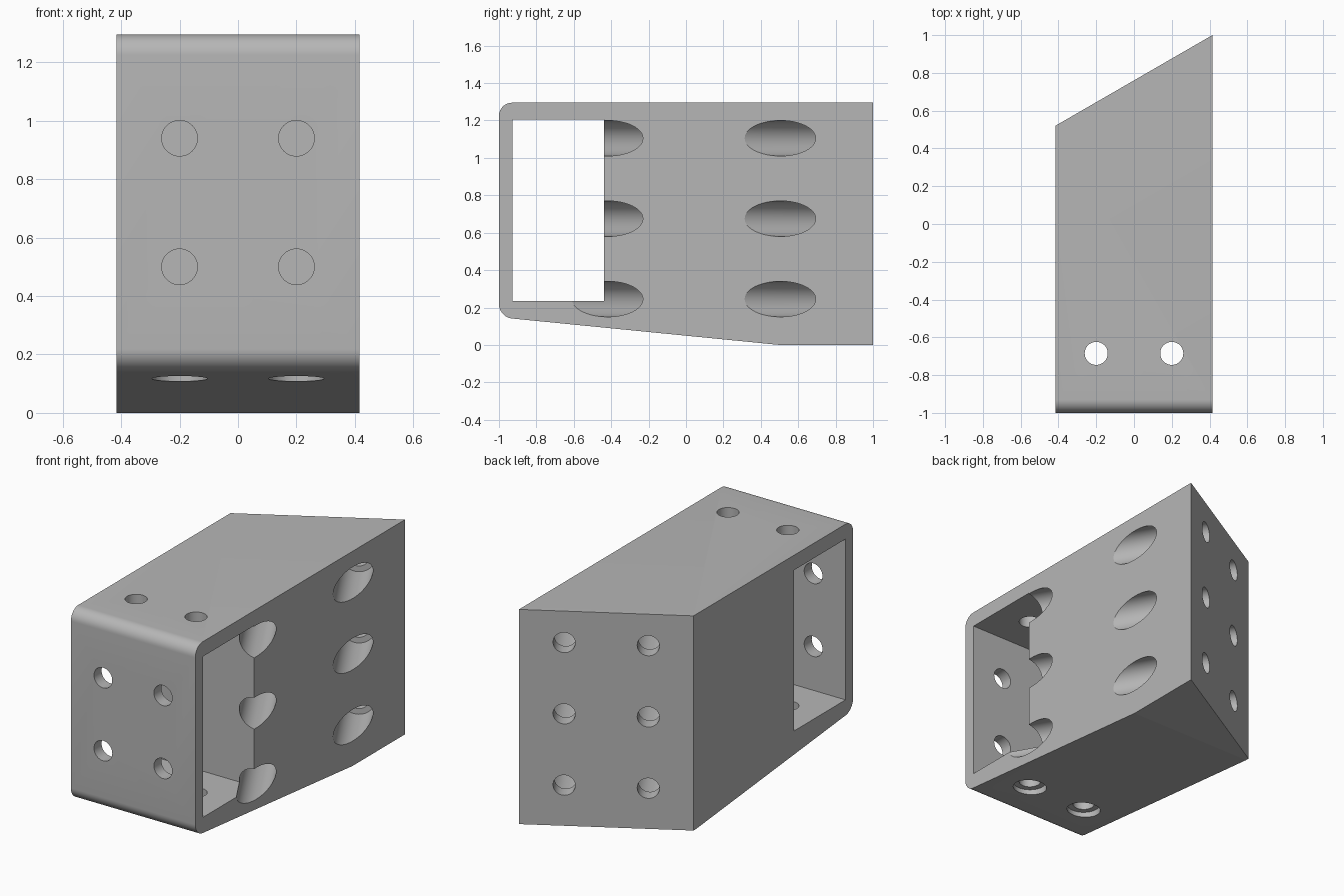
import bpy
import bmesh
import math
from mathutils import Vector

HALF_W, TOP, WALL = 0.415, 1.295, 0.085
BOLT_R, BORE_R = 0.061, 0.095
COLS = (-0.2, 0.2)

old = bpy.data.objects.get("Cube")
if old:
    bpy.data.objects.remove(old, do_unlink=True)

grey = bpy.data.materials.new("plain grey")
grey.use_nodes = True
colour = (0.47, 0.47, 0.47, 1)
grey.diffuse_color = colour
grey.node_tree.nodes["Principled BSDF"].inputs["Base Color"].default_value = colour


def make_object(name, bm):
    bmesh.ops.recalc_face_normals(bm, faces=bm.faces)
    mesh = bpy.data.meshes.new(name)
    bm.to_mesh(mesh)
    bm.free()
    mesh.materials.append(grey)
    ob = bpy.data.objects.new(name, mesh)
    bpy.context.collection.objects.link(ob)
    return ob


# Body: side profile swept across the width, rounded at the front
bm = bmesh.new()
profile = [(-1, 0.148), (0.5, 0), (1.2, 0), (1.2, TOP), (-1, TOP)]
face = bm.faces.new([bm.verts.new((-HALF_W, y, z)) for y, z in profile])
swept = bmesh.ops.extrude_face_region(bm, geom=[face])
bmesh.ops.translate(bm, vec=(2 * HALF_W, 0, 0),
                    verts=[v for v in swept["geom"] if isinstance(v, bmesh.types.BMVert)])
front_edges = [e for e in bm.edges if all(v.co.y < -0.99 for v in e.verts)
               and abs(e.verts[0].co.x - e.verts[1].co.x) > 0.5]
bmesh.ops.bevel(bm, geom=front_edges, offset=0.07, offset_type='OFFSET',
                segments=10, profile=0.5, affect='EDGES')

# Slanted back end
slant = math.radians(30)
back_normal = Vector((-math.sin(slant), math.cos(slant), 0))
back_point = Vector((HALF_W, 1, 0))
cut = bmesh.ops.bisect_plane(bm, geom=bm.verts[:] + bm.edges[:] + bm.faces[:], dist=1e-5,
                             plane_co=back_point, plane_no=back_normal, clear_outer=True)
bmesh.ops.holes_fill(bm, edges=[e for e in bm.edges if e.is_boundary], sides=0)
bmesh.ops.remove_doubles(bm, verts=bm.verts[:], dist=1e-5)
body = make_object("angled_bracket_block", bm)

cutters = []


def cut_cylinder(start, end, radius):
    start, end = Vector(start), Vector(end)
    axis = end - start
    bm = bmesh.new()
    bmesh.ops.create_cone(bm, cap_ends=True, segments=48, radius1=radius,
                          radius2=radius, depth=axis.length)
    bmesh.ops.rotate(bm, verts=bm.verts, matrix=axis.to_track_quat('Z', 'Y').to_matrix())
    bmesh.ops.translate(bm, verts=bm.verts, vec=(start + end) / 2)
    cutters.append(make_object("hole_cutter", bm))


# Window straight through the sides
bm = bmesh.new()
bmesh.ops.create_cube(bm, size=1)
bmesh.ops.scale(bm, verts=bm.verts, vec=(2, 0.49, 0.97))
bmesh.ops.translate(bm, verts=bm.verts, vec=(0, -0.683, 0.72))
cutters.append(make_object("window_cutter", bm))

# Bolt holes square to the slanted back, with deep bores out of the side
for x in COLS:
    for z in (0.245, 0.675, 1.105):
        exit_point = Vector((x, 1 + (x - HALF_W) * math.tan(slant), z))
        ledge = exit_point - back_normal * WALL
        cut_cylinder(ledge - back_normal * 0.05, exit_point + back_normal * 0.1, BOLT_R)
        reach = (HALF_W - x) / math.sin(slant) + 0.3
        cut_cylinder(exit_point - back_normal * reach, ledge, BORE_R)

# Front, top and bottom holes
for x in COLS:
    for z in (0.5, 0.94):
        cut_cylinder((x, -1.1, z), (x, -0.8, z), BOLT_R)
    cut_cylinder((x, -0.685, -0.1), (x, -0.685, 1.4), BOLT_R)
    cut_cylinder((x, -0.685, -0.1), (x, -0.685, 0.155), BORE_R)

bpy.ops.object.select_all(action='DESELECT')
body.select_set(True)
bpy.context.view_layer.objects.active = body
for cutter in cutters:
    mod = body.modifiers.new("cut", 'BOOLEAN')
    mod.operation = 'DIFFERENCE'
    mod.solver = 'EXACT'
    mod.object = cutter
    bpy.ops.object.modifier_apply(modifier=mod.name)
    bpy.data.objects.remove(cutter, do_unlink=True)

bpy.ops.object.shade_smooth_by_angle(angle=math.radians(25))
# Keep the shallow crease under the block crisp
for e in body.data.edges:
    a, b = (body.data.vertices[i].co for i in e.vertices)
    if max(a.z, b.z) < 0.001:
        e.use_edge_sharp = True
